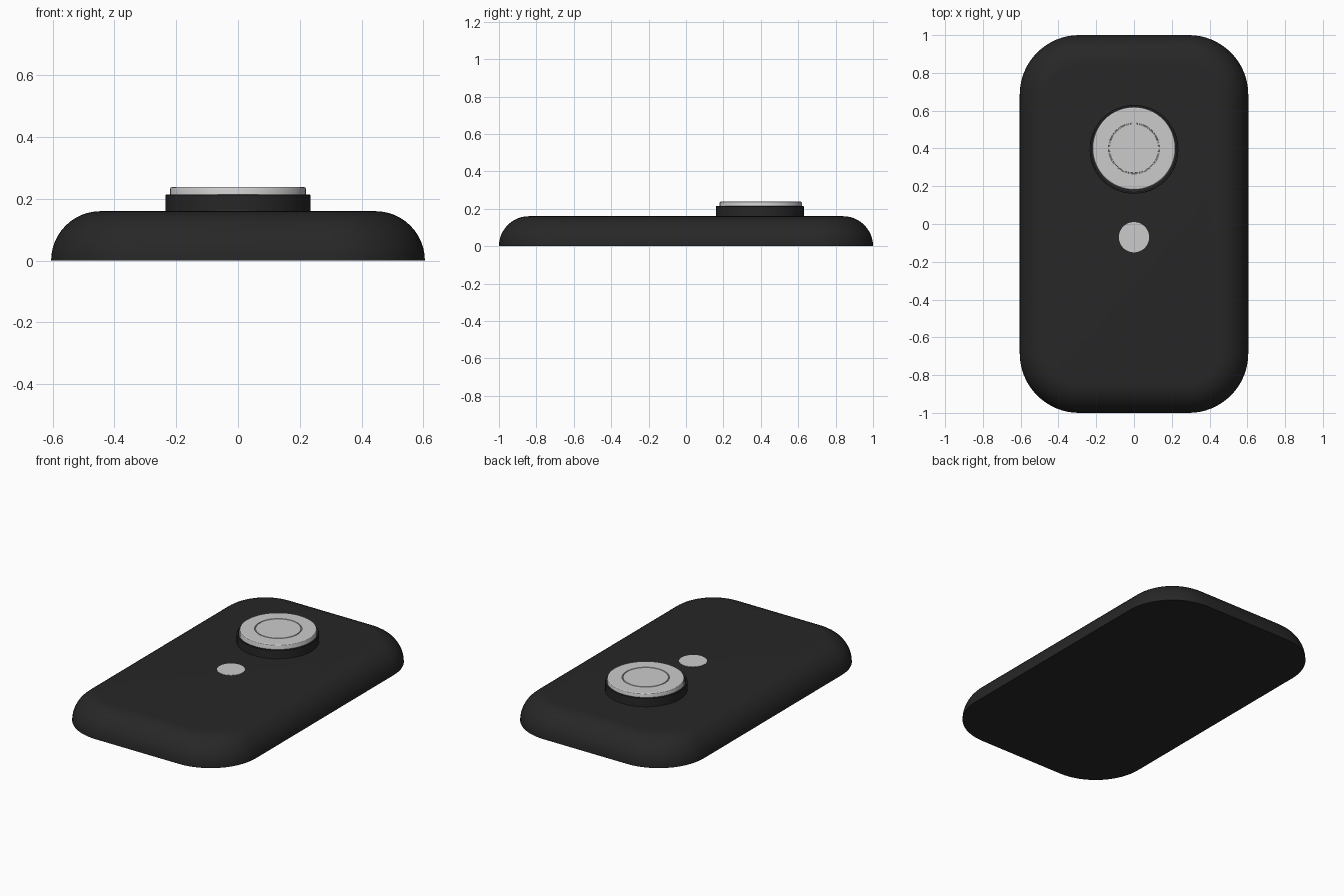
import bpy, bmesh
from math import sin, cos, pi

if "Cube" in bpy.data.objects:
    bpy.data.objects.remove(bpy.data.objects["Cube"])

dark = bpy.data.materials.new("black_plastic")
dark.diffuse_color = (0.02, 0.02, 0.02, 1)
dark.use_nodes = True
dark.node_tree.nodes["Principled BSDF"].inputs["Base Color"].default_value = dark.diffuse_color


def finish(name, bm, mat=None):
    bmesh.ops.remove_doubles(bm, verts=bm.verts, dist=1e-5)
    bmesh.ops.recalc_face_normals(bm, faces=bm.faces)
    me = bpy.data.meshes.new(name)
    bm.to_mesh(me)
    bm.free()
    ob = bpy.data.objects.new(name, me)
    bpy.context.collection.objects.link(ob)
    if mat:
        me.materials.append(mat)
    bpy.ops.object.select_all(action='DESELECT')
    ob.select_set(True)
    bpy.context.view_layer.objects.active = ob
    bpy.ops.object.shade_smooth_by_angle(angle=pi / 6)
    return ob


def loft(name, loops, mat=None):
    """Skin closed loops of equal length and cap both ends."""
    bm = bmesh.new()
    rings = [[bm.verts.new(p) for p in loop] for loop in loops]
    n = len(rings[0])
    for a, b in zip(rings, rings[1:]):
        for i in range(n):
            j = (i + 1) % n
            bm.faces.new((a[i], a[j], b[j], b[i]))
    bm.faces.new(rings[0][::-1])
    bm.faces.new(rings[-1])
    return finish(name, bm, mat)


def rounded_rect(hx, hy, r, z, seg=16):
    pts = []
    for k, (sx, sy) in enumerate(((1, 1), (-1, 1), (-1, -1), (1, -1))):
        for i in range(seg + 1):
            a = (k + i / seg) * pi / 2
            pts.append((sx * (hx - r) + r * cos(a), sy * (hy - r) + r * sin(a), z))
    return pts


def lathe(name, profile, y, mat=None, seg=64):
    loops = [[(r * cos(2 * pi * i / seg), y + r * sin(2 * pi * i / seg), z)
              for i in range(seg)] for r, z in profile]
    return loft(name, loops, mat)


# Pebble body: flat base, quarter-round shoulder up to a flat top
H = 0.16
loops = []
for i in range(13):
    a = i / 12 * pi / 2
    d = H * (1 - cos(a))
    loops.append(rounded_rect(0.605 - d, 1.0 - d, 0.315 - d, H * sin(a)))
loft("body", loops, dark)

# Raised collar with a shallow recess for the main button
lathe("collar", [(0.235, 0.14), (0.235, 0.212), (0.233, 0.214),
                 (0.225, 0.214), (0.225, 0.19)], 0.395, dark)

# Main button with a fine engraved ring
lathe("main_button", [(0.22, 0.185), (0.22, 0.232), (0.218, 0.236), (0.213, 0.239),
                      (0.135, 0.239), (0.134, 0.232), (0.130, 0.232),
                      (0.129, 0.239)], 0.4)

# Small flush button
lathe("small_button", [(0.08, 0.15), (0.08, 0.162)], -0.07)
